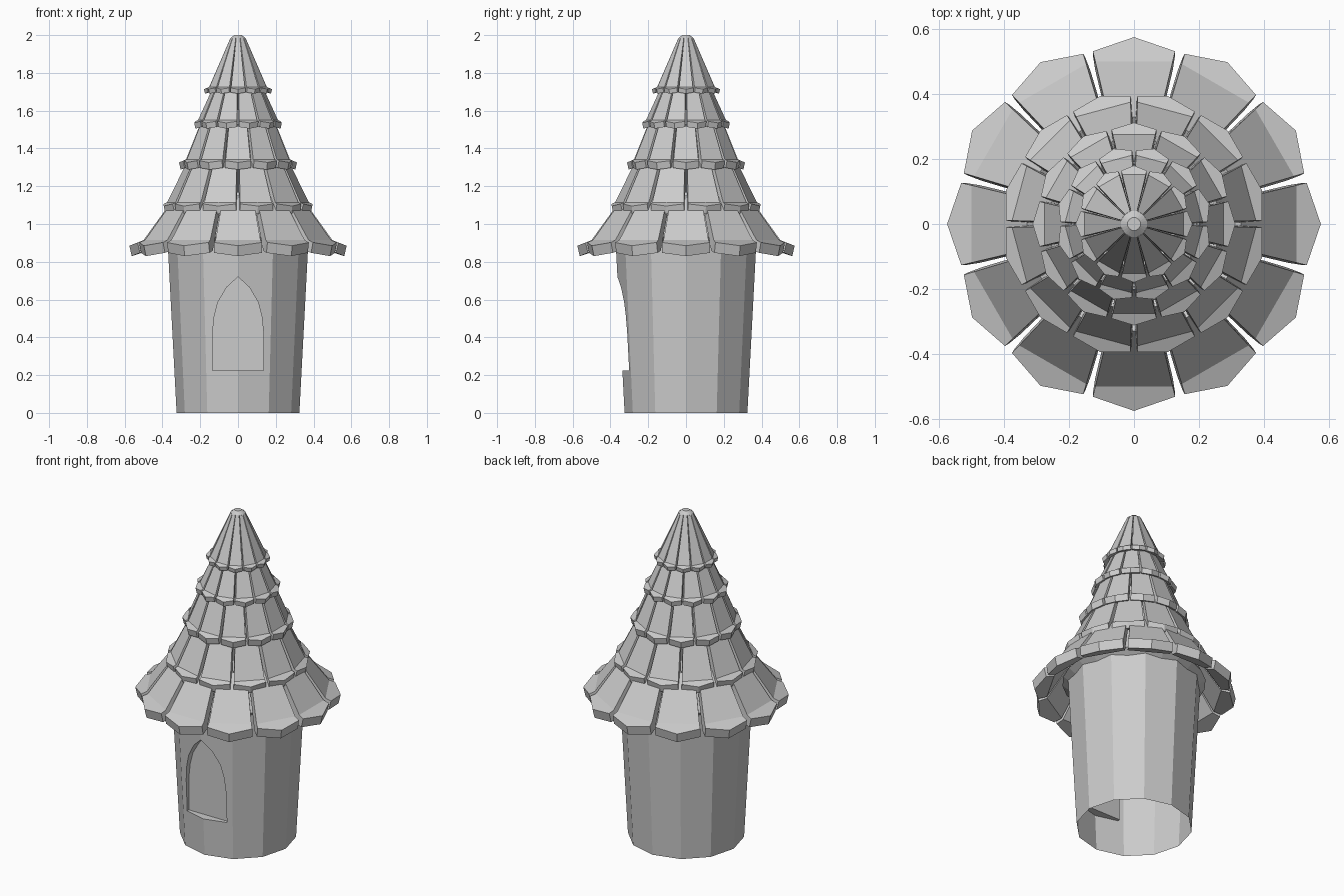
import bpy, bmesh
from math import sin, cos, pi, radians

if "Cube" in bpy.data.objects:
    bpy.data.objects.remove(bpy.data.objects["Cube"])


def make_object(name, bm):
    bmesh.ops.recalc_face_normals(bm, faces=bm.faces)
    mesh = bpy.data.meshes.new(name)
    bm.to_mesh(mesh)
    bm.free()
    ob = bpy.data.objects.new(name, mesh)
    bpy.context.collection.objects.link(ob)
    return ob


def lathe(name, profile, sides):
    """Revolve (radius, z) points into a closed solid."""
    bm = bmesh.new()
    rings = [[bm.verts.new((r * cos(2 * pi * i / sides), r * sin(2 * pi * i / sides), z))
              for i in range(sides)] for r, z in profile]
    for a, b in zip(rings, rings[1:]):
        for i in range(sides):
            j = (i + 1) % sides
            bm.faces.new((a[i], a[j], b[j], b[i]))
    bm.faces.new(rings[0])
    bm.faces.new(rings[-1])
    return make_object(name, bm)


def add_tile(bm, angle, r0, z0, rk, zk, rt, zt, t):
    """One roof tile: steep upper part, flared lip, pointed end."""
    rc, zc = rk + (rt - rk) * 0.42, zk + (zt - zk) * 0.42
    # (radius, z, half-width side, inward offset)
    outline = [(r0, z0, -1, .5), (rk, zk, -1, .5), (rc, zc, -1, .22), (rt, zt, 0, .22),
               (rc, zc, 1, .22), (rk, zk, 1, .5), (r0, z0, 1, .5)]
    c, s = cos(angle), sin(angle)

    def ring(depth):
        out = []
        for r, z, side, inset in outline:
            w = side * r * 0.238
            rr = r - inset * depth * min(1, r / 0.15)
            drop = depth if r != r0 else depth * 0.3
            out.append(bm.verts.new((rr * c - w * s, rr * s + w * c, z - drop)))
        return out

    top, low = ring(0), ring(t)
    for v in (top, low):
        bm.faces.new((v[0], v[1], v[5], v[6]))
        bm.faces.new(v[1:6])
    for i in range(7):
        j = (i + 1) % 7
        bm.faces.new((top[i], top[j], low[j], low[i]))


# Tower wall, with a pointed-arch niche cut into the front
tower = lathe("tower_wall", [(.325, 0), (.374, .93)], 12)
half = [(.135, .225), (.135, .42), (.126, .51), (.107, .585), (.06, .665)]
arch = half + [(0, .72)] + [(-x, z) for x, z in reversed(half)]
bm = bmesh.new()
front = [bm.verts.new((x, -.6, z)) for x, z in arch]
back = [bm.verts.new((x, -.285, z)) for x, z in arch]
bm.faces.new(front)
bm.faces.new(back)
for i in range(len(arch)):
    j = (i + 1) % len(arch)
    bm.faces.new((front[i], front[j], back[j], back[i]))
cutter = make_object("niche_cutter", bm)
cutter.hide_render = True
mod = tower.modifiers.new("niche", 'BOOLEAN')
mod.operation = 'DIFFERENCE'
mod.solver = 'EXACT'
mod.object = cutter
deps = bpy.context.evaluated_depsgraph_get()
cut_mesh = bpy.data.meshes.new_from_object(tower.evaluated_get(deps))
tower.modifiers.clear()
tower.data = cut_mesh
bpy.data.objects.remove(cutter)

# Open the tower at the bottom and top
bm = bmesh.new()
bm.from_mesh(cut_mesh)
caps = [f for f in bm.faces if all(v.co.z < .001 for v in f.verts)
        or all(v.co.z > .929 for v in f.verts)]
bmesh.ops.delete(bm, geom=caps, context='FACES')
bm.to_mesh(cut_mesh)
bm.free()

# Roof core beneath the tiles, ending in the small blunt tip
lathe("roof_core", [(.36, .90), (.40, .93), (.31, 1.1), (.24, 1.3), (.175, 1.5), (.11, 1.7),
                    (.03, 1.96), (.042, 1.982), (.02, 2.0)], 24)

# Five tiers of twelve tiles: phase, start, knee, tip, thickness
tiers = [
    (0, .33, 1.15, .50, .915, .575, .885, .055),
    (15, .262, 1.33, .365, 1.115, .407, 1.095, .042),
    (0, .20, 1.53, .275, 1.342, .312, 1.326, .038),
    (15, .13, 1.72, .206, 1.55, .24, 1.535, .030),
    (0, .04, 1.985, .153, 1.725, .18, 1.714, .024),
]
for n, (phase, *shape) in enumerate(tiers, 1):
    bm = bmesh.new()
    for k in range(12):
        add_tile(bm, radians(phase + 30 * k), *shape)
    make_object(f"roof_tiles_{n}", bm)
